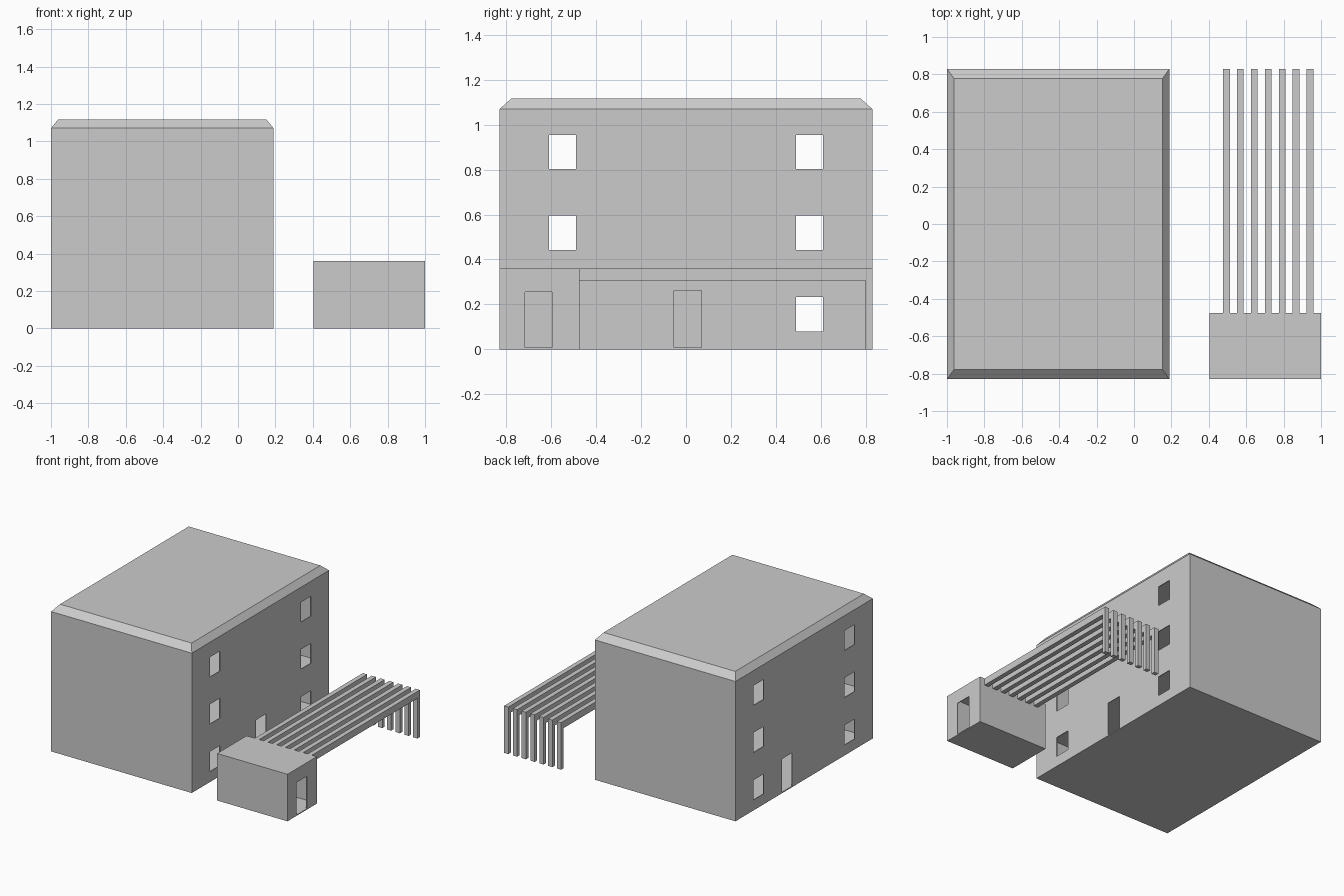
import bpy, bmesh

if "Cube" in bpy.data.objects:
    bpy.data.objects.remove(bpy.data.objects["Cube"])

T = 0.006  # wall thickness


def box(name, x0, x1, y0, y1, z0, z1, inset=(0, 0)):
    """Box between two corners; inset shrinks the top face."""
    bm = bmesh.new()
    bmesh.ops.create_cube(bm, size=1)
    for v in bm.verts:
        sx, sy, top = v.co.x, v.co.y, v.co.z > 0
        v.co.x = (x1 if sx > 0 else x0) - (2 * sx * inset[0] if top else 0)
        v.co.y = (y1 if sy > 0 else y0) - (2 * sy * inset[1] if top else 0)
        v.co.z = z1 if top else z0
    mesh = bpy.data.meshes.new(name)
    bm.to_mesh(mesh)
    bm.free()
    ob = bpy.data.objects.new(name, mesh)
    bpy.context.collection.objects.link(ob)
    return ob


def carve(ob, cuts):
    """Subtract boxes from an object, then remove the cutters."""
    cutters = [box("cutter", *c) for c in cuts]
    for c in cutters:
        c.hide_render = True
        mod = ob.modifiers.new("cut", 'BOOLEAN')
        mod.operation = 'DIFFERENCE'
        mod.solver = 'EXACT'
        mod.object = c
    dg = bpy.context.evaluated_depsgraph_get()
    mesh = bpy.data.meshes.new_from_object(ob.evaluated_get(dg))
    ob.modifiers.clear()
    ob.data = mesh
    for c in cutters:
        bpy.data.objects.remove(c)


# Main building: hollow shell with a ground storey and a tall upper storey
X0, X1, Y, EAVES = -1.0, 0.19, 0.83, 1.07
building = box("building_walls", X0, X1, -Y, Y, 0, EAVES)
cuts = [(X0 + T, X1 - T, -Y + T, Y - T, T, 0.354),
        (X0 + T, X1 - T, -Y + T, Y - T, 0.36, EAVES - T)]
# Windows line up on both long walls
for z in (0.08, 0.443, 0.803):
    for y in (-0.55, 0.55):
        cuts.append((X0 - 0.1, X1 + 0.1, y - 0.06, y + 0.06, z, z + 0.152))
# One door on each long wall
cuts.append((X1 - 0.05, X1 + 0.05, -0.053, 0.07, 0.008, 0.262))
cuts.append((X0 - 0.05, X0 + 0.05, 0.145, 0.268, 0.008, 0.262))
carve(building, cuts)

# Chamfered roof
box("roof", X0, X1, -Y, Y, EAVES, 1.117, (0.038, 0.052))

# Outbuilding with one door
shed = box("outbuilding", 0.405, 1.0, -Y, -0.475, 0, 0.36)
carve(shed, [(0.405 + T, 1 - T, -Y + T, -0.475 - T, T, 0.36 - T),
             (0.95, 1.05, -0.718, -0.596, 0.007, 0.255)])

# Pergola: seven beams, each with a post at the far end
for i in range(7):
    x = 0.476 + i * 0.0745
    box(f"pergola_beam_{i + 1}", x, x + 0.036, -0.475, Y, 0.307, 0.36)
    box(f"pergola_post_{i + 1}", x, x + 0.036, 0.80, Y, 0, 0.307)
